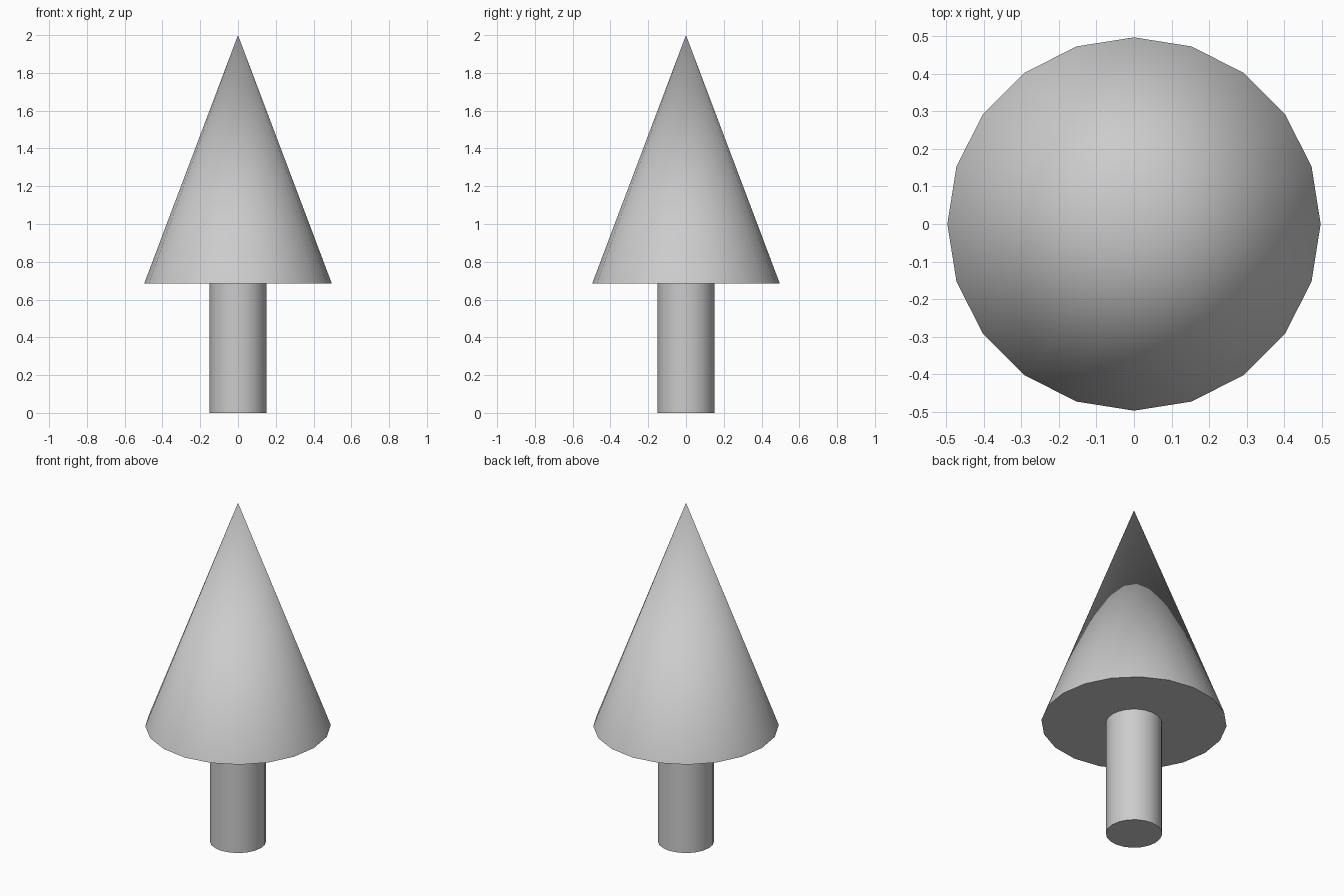
import bpy
import math

if "Cube" in bpy.data.objects:
    bpy.data.objects.remove(bpy.data.objects["Cube"])

SIDES = 20
TRUNK_TOP = 0.684
HEIGHT = 2.0


def finish(name):
    obj = bpy.context.object
    obj.name = name
    bpy.ops.object.shade_smooth_by_angle(angle=math.radians(30))


# Round trunk, standing on the ground
bpy.ops.mesh.primitive_cylinder_add(
    vertices=SIDES, radius=0.151, depth=TRUNK_TOP, location=(0, 0, TRUNK_TOP / 2))
finish("trunk")

# Cone of foliage with a flat underside
bpy.ops.mesh.primitive_cone_add(
    vertices=SIDES, radius1=0.497, radius2=0, depth=HEIGHT - TRUNK_TOP,
    location=(0, 0, (HEIGHT + TRUNK_TOP) / 2))
finish("foliage")
